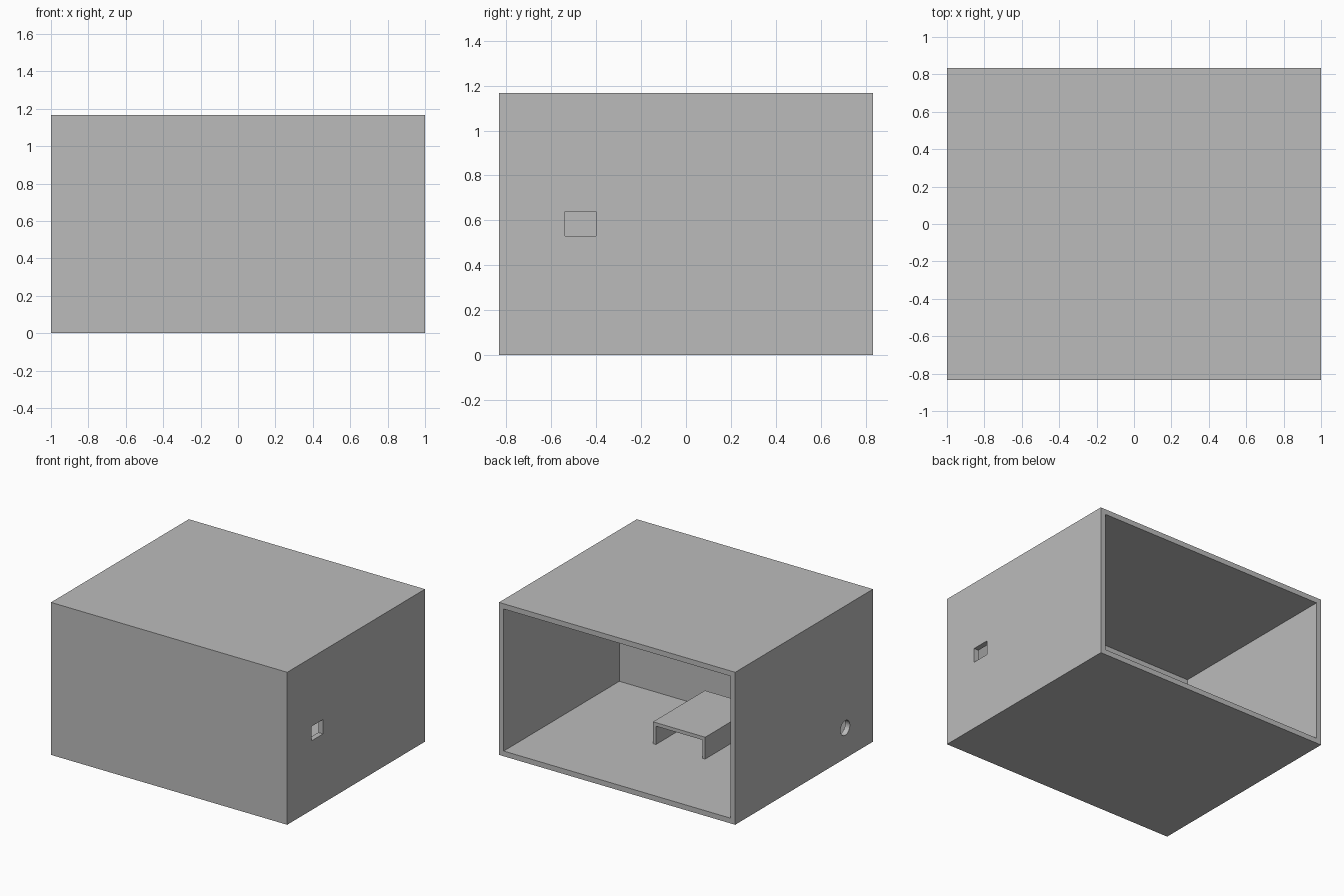
import bpy

if "Cube" in bpy.data.objects:
    bpy.data.objects.remove(bpy.data.objects["Cube"], do_unlink=True)

grey = bpy.data.materials.new("plain grey")
grey.use_nodes = True
colour = (0.5, 0.5, 0.5, 1)
grey.diffuse_color = colour
grey.node_tree.nodes["Principled BSDF"].inputs["Base Color"].default_value = colour


def box(name, low, high):
    """Axis-aligned box between two corners."""
    middle = [(a + b) / 2 for a, b in zip(low, high)]
    bpy.ops.mesh.primitive_cube_add(size=1, location=middle)
    ob = bpy.context.object
    ob.name = name
    ob.scale = [b - a for a, b in zip(low, high)]
    bpy.ops.object.transform_apply(location=False, rotation=False)
    ob.data.materials.append(grey)
    return ob


def cut(target, cutter):
    """Subtract a hidden cutter from the target."""
    mod = target.modifiers.new(cutter.name, 'BOOLEAN')
    mod.operation = 'DIFFERENCE'
    mod.solver = 'EXACT'
    mod.object = cutter
    cutter.hide_render = True
    cutter.hide_set(True)


W, D, H, T = 1.0, 0.833, 1.167, 0.04   # half width, half depth, height, wall

# Case: open at the back, with a thick front wall
case = box("case", (-W, -D, 0), (W, D, H))
cut(case, box("room_cutter", (T - W, -0.565, T), (W - T, D + T, H - T)))

# Square port in the left wall
cut(case, box("port_cutter", (W - 2 * T, -0.54, 0.53), (W + T, -0.4, 0.64)))

# Round cable hole in the right wall
bpy.ops.mesh.primitive_cylinder_add(vertices=48, radius=0.056, depth=3 * T,
                                    location=(-W, -0.497, 0.233),
                                    rotation=(0, 1.5708, 0))
hole = bpy.context.object
hole.name = "cable_hole_cutter"
hole.data.materials.append(grey)
cut(case, hole)

# Bench on the floor: an upturned channel
bench = box("bench", (-0.26, -0.488, T), (0.182, 0.139, 0.207))
cut(bench, box("bench_cutter", (-0.235, -0.6, 0), (0.157, 0.3, 0.18)))

for ob in (case, bench):
    bpy.context.view_layer.objects.active = ob
    ob.select_set(True)
    bpy.ops.object.shade_smooth_by_angle()
    ob.select_set(False)
